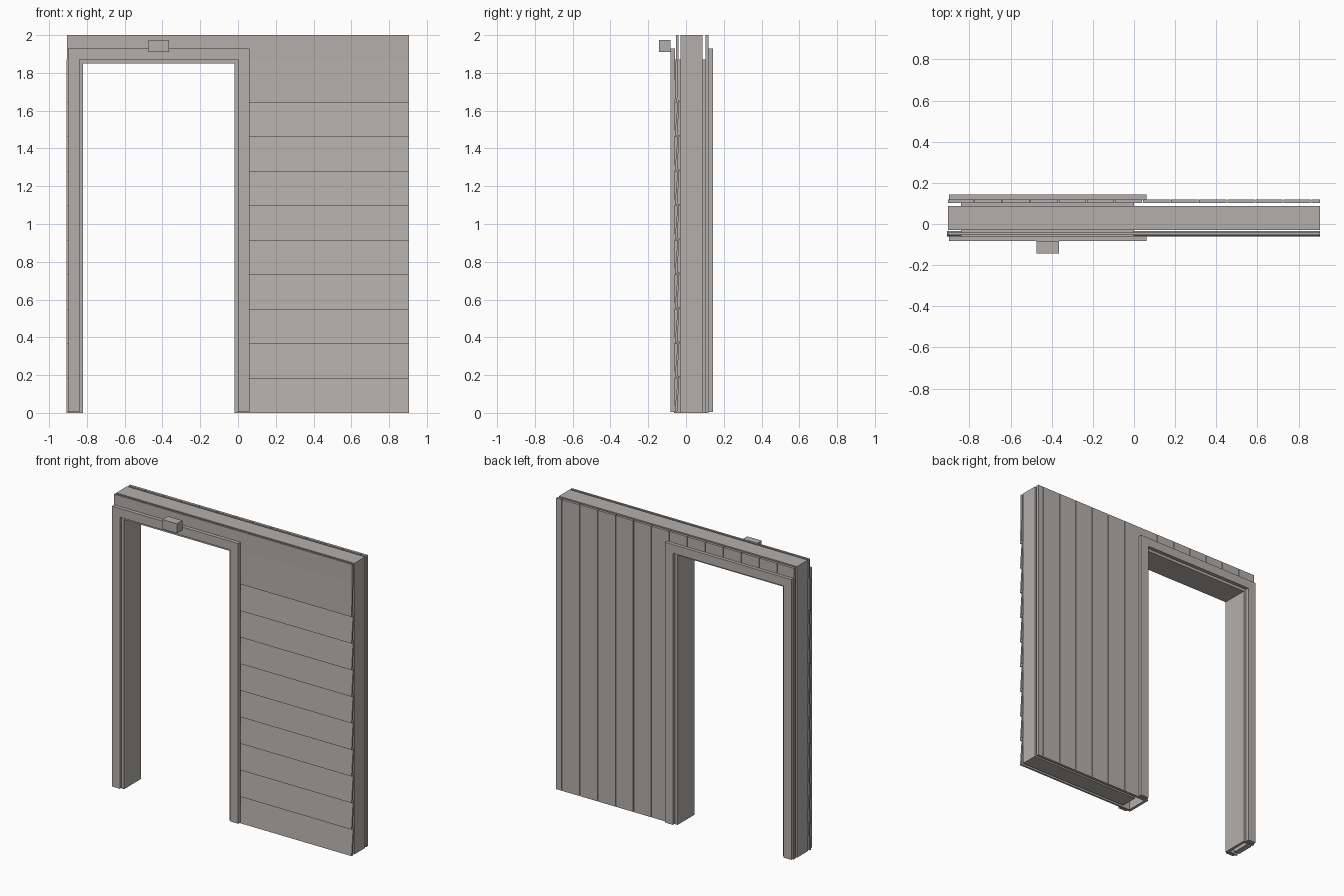
import bpy

if "Cube" in bpy.data.objects:
    bpy.data.objects.remove(bpy.data.objects["Cube"])

grey = bpy.data.materials.new("warm_grey")
grey.diffuse_color = (0.45, 0.43, 0.41, 1)
grey.use_nodes = True
grey.node_tree.nodes["Principled BSDF"].inputs["Base Color"].default_value = grey.diffuse_color


def prism(name, profile, axis, a, b):
    """Extrude a closed 2D profile along x (profile = y,z) or y (profile = x,z)."""
    n = len(profile)

    def put(p, t):
        return (t, p[0], p[1]) if axis == 'x' else (p[0], t, p[1])
    verts = [put(p, a) for p in profile] + [put(p, b) for p in profile]
    faces = [list(range(n)), list(range(2 * n - 1, n - 1, -1))]
    faces += [[i, i + n, (i + 1) % n + n, (i + 1) % n] for i in range(n)]
    if axis == 'x':
        faces = [f[::-1] for f in faces]
    me = bpy.data.meshes.new(name)
    me.from_pydata(verts, [], faces)
    me.materials.append(grey)
    ob = bpy.data.objects.new(name, me)
    bpy.context.collection.objects.link(ob)
    return ob


def box(name, x0, x1, y0, y1, z0, z1):
    return prism(name, [(x0, z0), (x1, z0), (x1, z1), (x0, z1)], 'y', y0, y1)


def arch(name, x0, x1, top, w, y0, y1, z0=0.0):
    """Door-shaped frame, outer size x0..x1 and top, width w."""
    pts = [(x0, z0), (x0 + w, z0), (x0 + w, top - w), (x1 - w, top - w),
           (x1 - w, z0), (x1, z0), (x1, top), (x0, top)]
    return prism(name, pts, 'y', y0, y1)


W = 0.905
DL, DR, DT = -0.84, 0.0, 1.87      # rough door opening

# Wall core, with a small gap beside the door lining
prism("wall_core", [(-W, 0), (-0.865, 0), (-0.865, DT), (0.065, DT),
                    (0.065, 0), (W, 0), (W, 2), (-W, 2)], 'y', -0.030, 0.088)

# Door lining and trims on both faces
arch("door_lining", DL, DR, DT, 0.019, -0.064, 0.118)
arch("front_trim", -0.90, 0.06, 1.93, 0.06, -0.083, -0.058, 0.005)
arch("back_trim", -0.90, 0.06, 1.93, 0.06, 0.120, 0.143, 0.005)

# Lapped horizontal siding on the front
pitch = 0.1825
for i in range(9):
    z0, z1 = i * pitch, (i + 1) * pitch + 0.012
    prof = [(-0.060, z0), (-0.047, z0), (-0.035, z1), (-0.043, z1)]
    prism("siding_board", prof, 'x', DR, W)
    prism("siding_board_left", prof, 'x', -W - 0.003, DL)

# Plain boards at the top of the front
low = [(-0.060, 9 * pitch), (-0.047, 9 * pitch), (-0.041, DT), (-0.054, DT)]
prism("upper_siding", low, 'x', DR, W)
prism("upper_siding_left", low, 'x', -W - 0.003, DL)
box("top_board", -W, W, -0.054, -0.041, DT, 2)

# Vertical planks on the back, cut short above the door
edges = [-W] + [-0.777 + 0.1365 * k for k in range(13)] + [W]
g = 0.002
for a, b in zip(edges, edges[1:]):
    a, b = a + g, b - g
    if a < DL:
        box("back_plank_left", a, DL, 0.102, 0.120, 0, 2)
    if a < DR:
        box("back_plank_short", max(a, DL), min(b, DR), 0.102, 0.120, DT, 2)
    if b > DR:
        box("back_plank", max(a, DR), b, 0.102, 0.120, 0, 2)

# Lamp box above the door
box("door_lamp", -0.475, -0.365, -0.143, -0.083, 1.91, 1.975)
